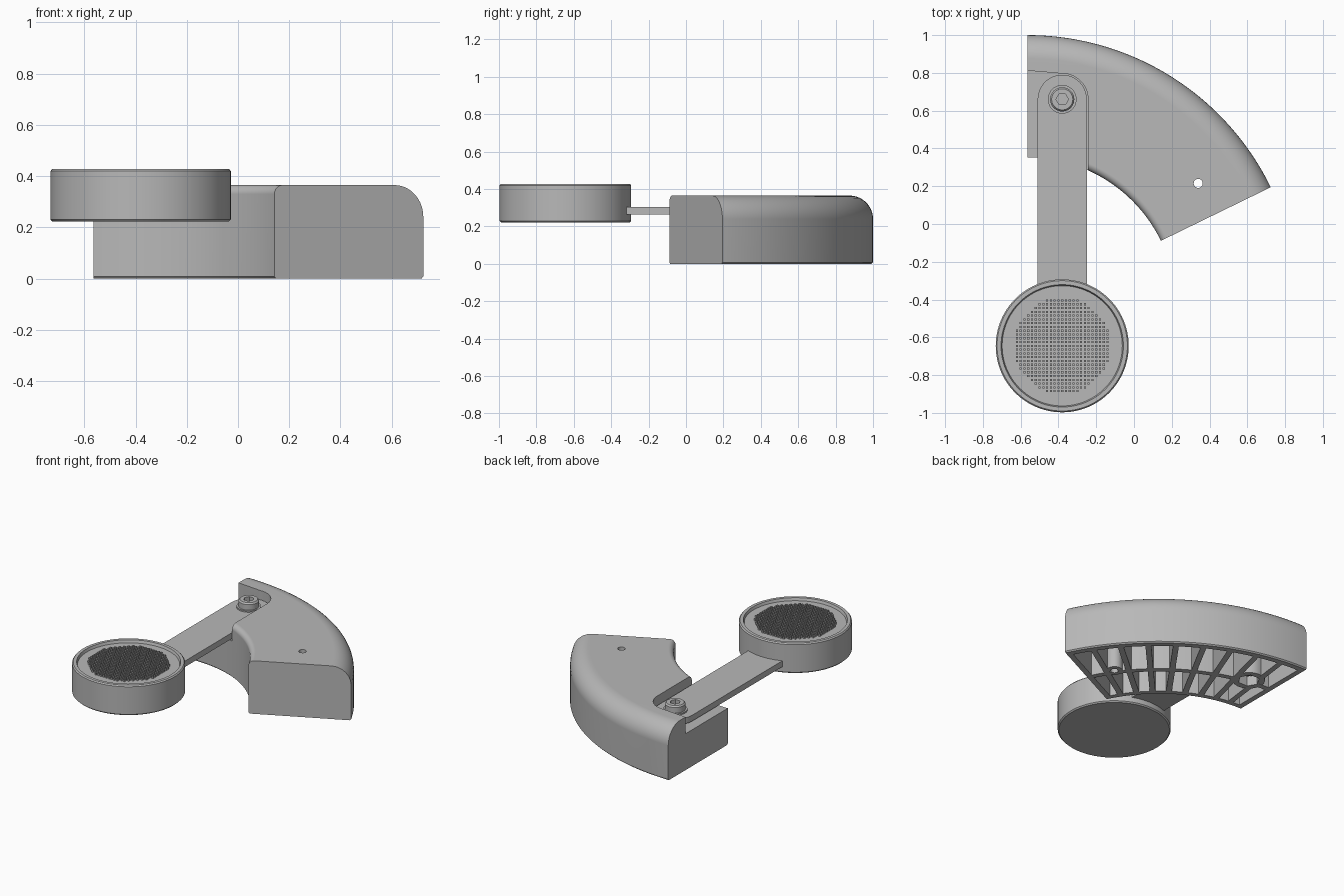
import bpy, bmesh, math
from mathutils import Matrix

if "Cube" in bpy.data.objects:
    bpy.data.objects.remove(bpy.data.objects["Cube"])

GREY = bpy.data.materials.new("plain_grey")
GREY.diffuse_color = (0.48, 0.48, 0.48, 1)
GREY.use_nodes = True
GREY.node_tree.nodes["Principled BSDF"].inputs["Base Color"].default_value = GREY.diffuse_color

CX, CY = -0.565, -0.434          # centre of the curved body
A0, A1 = 26.0, 90.0              # its angular span
R_IN, R_OUT, TOP = 0.787, 1.434, 0.365
BOLT = (-0.38, 0.66)
PAD = (-0.38, -0.645)
PIN_HOLE = (0.34, 0.215)


def make(name, bm):
    bmesh.ops.remove_doubles(bm, verts=bm.verts, dist=1e-5)
    bmesh.ops.recalc_face_normals(bm, faces=bm.faces)
    me = bpy.data.meshes.new(name)
    bm.to_mesh(me)
    bm.free()
    me.materials.append(GREY)
    ob = bpy.data.objects.new(name, me)
    bpy.context.collection.objects.link(ob)
    return ob


def arc(cx, cy, r, a, b, n):
    return [(cx + r * math.cos(math.radians(a + (b - a) * i / n)),
             cy + r * math.sin(math.radians(a + (b - a) * i / n))) for i in range(n + 1)]


def add_prism(bm, outline, z0, z1):
    lo = [bm.verts.new((x, y, z0)) for x, y in outline]
    hi = [bm.verts.new((x, y, z1)) for x, y in outline]
    bm.faces.new(lo[::-1])
    bm.faces.new(hi)
    for i in range(len(lo)):
        j = (i + 1) % len(lo)
        bm.faces.new((lo[i], lo[j], hi[j], hi[i]))


def prism(name, outline, z0, z1):
    bm = bmesh.new()
    add_prism(bm, outline, z0, z1)
    return make(name, bm)


def cylinder(name, c, r, z0, z1, n=32):
    return prism(name, arc(c[0], c[1], r, 0, 360, n)[:-1], z0, z1)


def revolve(name, profile, c, a0=0, a1=360, n=96):
    """Sweep a closed (radius, z) profile about a vertical axis."""
    bm = bmesh.new()
    full = a1 - a0 == 360
    rings = []
    for i in range(n if full else n + 1):
        a = math.radians(a0 + (a1 - a0) * i / n)
        rings.append([bm.verts.new((c[0] + r * math.cos(a), c[1] + r * math.sin(a), z))
                      for r, z in profile])
    m = len(profile)
    for i in range(n):
        p, q = rings[i], rings[(i + 1) % len(rings)]
        for k in range(m):
            l = (k + 1) % m
            if profile[k][0] or profile[l][0]:
                bm.faces.new((p[k], q[k], q[l], p[l]))
    if not full:
        bm.faces.new(rings[0])
        bm.faces.new(rings[-1][::-1])
    return make(name, bm)


def boolean(ob, tool, op="DIFFERENCE"):
    mod = ob.modifiers.new("cut", "BOOLEAN")
    mod.operation, mod.object, mod.solver = op, tool, "EXACT"
    bpy.context.view_layer.objects.active = ob
    bpy.ops.object.modifier_apply(modifier=mod.name)
    bpy.data.objects.remove(tool)


def smooth(ob):
    bpy.ops.object.select_all(action="DESELECT")
    ob.select_set(True)
    bpy.context.view_layer.objects.active = ob
    bpy.ops.object.shade_smooth_by_angle(angle=math.radians(30))
    mod = ob.modifiers.new("normals", "WEIGHTED_NORMAL")
    mod.keep_sharp = True


# curved body: large outer fillet, small inner fillet
profile = [(R_IN + 0.008, 0), (R_OUT - 0.008, 0), (R_OUT, 0.008)]
profile += arc(R_OUT - 0.125, TOP - 0.125, 0.125, 0, 90, 10)
profile += arc(R_IN + 0.035, TOP - 0.035, 0.035, 90, 180, 6)
profile += [(R_IN, 0.008)]
body = revolve("curved_body", profile, (CX, CY), A0, A1, 48)

# ribbed pockets in the underside
bm = bmesh.new()
BAYS, WALL = 9, 0.036
step = (A1 - A0) / BAYS
for i in range(BAYS):
    lo, hi = A0 + i * step, A0 + (i + 1) * step
    depth = 0.2 if hi > 66 else 0.29
    for r0, r1 in ((R_IN + 0.04, 1.09 - WALL / 2), (1.09 + WALL / 2, R_OUT - 0.045)):
        def edge(r, n, flip):
            # full wall at the two ends, half a rib on each shared side
            g0 = math.degrees((WALL if i == 0 else WALL / 2) / r)
            g1 = math.degrees((WALL if i == BAYS - 1 else WALL / 2) / r)
            pts = arc(CX, CY, r, lo + g0, hi - g1, n)
            return pts[::-1] if flip else pts
        add_prism(bm, edge(r1, 5, False) + edge(r0, 5, True), -0.05, depth)
boolean(body, make("pocket_cutter", bm))

# bosses around the bolt and the small through hole
boolean(body, cylinder("bolt_boss", BOLT, 0.1, 0.001, 0.23), "UNION")
boolean(body, cylinder("hole_boss", PIN_HOLE, 0.052, 0.001, 0.32), "UNION")

# recess for the arm, open to the side and to the inner curve
recess = [(-0.62, 0.817), (-0.41, 0.799)]
recess += arc(BOLT[0], BOLT[1], 0.137, 95, 0, 16) + [(-0.243, 0.15), (-0.62, 0.15)]
boolean(body, prism("recess_cutter", recess, 0.25, 0.5))
boolean(body, cylinder("bolt_hole_cutter", BOLT, 0.035, -0.05, 0.4))
boolean(body, cylinder("nut_pocket_cutter", BOLT, 0.068, -0.05, 0.13, 6))
boolean(body, cylinder("pin_hole_cutter", PIN_HOLE, 0.024, -0.05, 0.5, 24))
smooth(body)

# flat arm with a rounded end
arm_outline = arc(BOLT[0], BOLT[1], 0.13, 0, 180, 24) + [(-0.51, -0.42), (-0.25, -0.42)]
arm = prism("arm", arm_outline, 0.264, 0.305)
smooth(arm)

# bolt, washers and nut
smooth(cylinder("lower_washer", BOLT, 0.075, 0.249, 0.265, 40))
smooth(cylinder("upper_washer", BOLT, 0.076, 0.304, 0.314, 40))
head = revolve("bolt_head", [(0, 0.313), (0.064, 0.313), (0.064, 0.352), (0.056, 0.362),
                             (0, 0.362)], BOLT, n=40)
boolean(head, cylinder("socket_cutter", BOLT, 0.033, 0.332, 0.4, 6))
smooth(head)
smooth(cylinder("bolt_shank", BOLT, 0.032, 0.05, 0.32, 24))
cylinder("nut", BOLT, 0.062, 0.065, 0.13, 6)

# round pad with a raised rim
pad = revolve("round_pad", [(0, 0.222), (0.344, 0.222), (0.352, 0.23), (0.352, 0.42),
                            (0.345, 0.428), (0.324, 0.428), (0.318, 0.41), (0, 0.41)], PAD)
smooth(pad)

# field of tiny grip studs on the pad
bm = bmesh.new()
PITCH, SIZE = 0.02, 0.011
for i in range(-13, 14):
    for j in range(-13, 14):
        x, y = i * PITCH, j * PITCH
        if math.hypot(x, y) < 0.253:
            mat = Matrix.Translation((PAD[0] + x, PAD[1] + y, 0.416)) \
                @ Matrix.Diagonal((SIZE, SIZE, 0.016, 1))
            bmesh.ops.create_cube(bm, size=1, matrix=mat)
make("grip_studs", bm)
